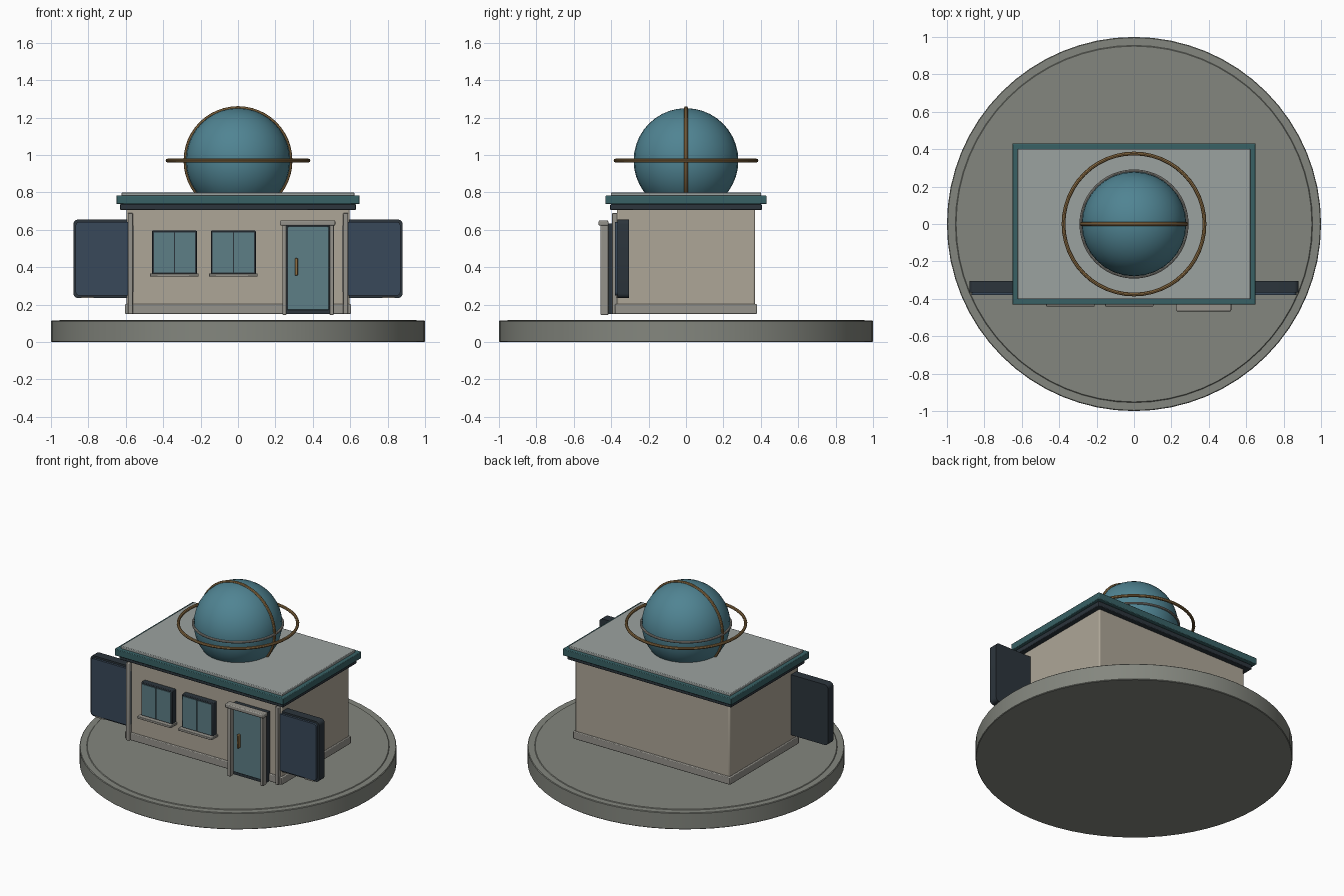
import bpy, bmesh, math

if "Cube" in bpy.data.objects:
    bpy.data.objects.remove(bpy.data.objects["Cube"])


def material(name, rgb):
    m = bpy.data.materials.new(name)
    m.diffuse_color = (*rgb, 1)
    m.use_nodes = True
    m.node_tree.nodes["Principled BSDF"].inputs["Base Color"].default_value = m.diffuse_color
    return m


STONE = material("stone", (0.23, 0.24, 0.21))
WALL = material("plaster", (0.42, 0.38, 0.31))
TRIM = material("trim", (0.30, 0.29, 0.26))
ROOF = material("roof_grey", (0.33, 0.36, 0.35))
TEAL = material("dark_teal", (0.04, 0.12, 0.13))
DARK = material("dark_frame", (0.025, 0.035, 0.045))
NAVY = material("navy", (0.04, 0.065, 0.10))
GLASS = material("glass", (0.11, 0.21, 0.24))
BALL = material("globe_teal", (0.08, 0.23, 0.29))
BRONZE = material("bronze", (0.27, 0.16, 0.06))


def finish(ob, name, mat, smooth=False):
    ob.name = name
    ob.data.materials.append(mat)
    if smooth:
        bpy.ops.object.shade_smooth_by_angle(angle=math.radians(35))
    return ob


def box(name, x, y, z, mat, bevel=0.0):
    """Box from (min, max) ranges on each axis."""
    bpy.ops.mesh.primitive_cube_add(size=1, location=[sum(r) / 2 for r in (x, y, z)])
    ob = bpy.context.object
    ob.scale = [r[1] - r[0] for r in (x, y, z)]
    bpy.ops.object.transform_apply(location=False, rotation=False)
    if bevel:
        mod = ob.modifiers.new("bevel", 'BEVEL')
        mod.width, mod.segments = bevel, 2
    return finish(ob, name, mat, bool(bevel))


def ring(name, major, minor, mat, rot=(0, 0, 0)):
    bpy.ops.mesh.primitive_torus_add(major_radius=major, minor_radius=minor, major_segments=48,
                                     minor_segments=8, location=(0, 0, 0.97), rotation=rot)
    return finish(bpy.context.object, name, mat, True)


def rounded_slab(name, x, y, z, radius, mat):
    """Slab with rounded corners in the front (xz) outline."""
    bm = bmesh.new()
    verts = []
    corners = [(x[1], z[1], 0), (x[0], z[1], 90), (x[0], z[0], 180), (x[1], z[0], 270)]
    for cx, cz, start in corners:
        sx = 1 if cx == x[1] else -1
        sz = 1 if cz == z[1] else -1
        for i in range(5):
            a = math.radians(start + 22.5 * i)
            verts.append(bm.verts.new((cx - sx * radius + radius * math.cos(a), y[0],
                                       cz - sz * radius + radius * math.sin(a))))
    face = bm.faces.new(verts)
    out = bmesh.ops.extrude_face_region(bm, geom=[face])
    moved = [v for v in out["geom"] if isinstance(v, bmesh.types.BMVert)]
    bmesh.ops.translate(bm, verts=moved, vec=(0, y[1] - y[0], 0))
    bmesh.ops.recalc_face_normals(bm, faces=bm.faces)
    me = bpy.data.meshes.new(name)
    bm.to_mesh(me)
    bm.free()
    ob = bpy.data.objects.new(name, me)
    bpy.context.collection.objects.link(ob)
    bpy.ops.object.select_all(action='DESELECT')
    ob.select_set(True)
    bpy.context.view_layer.objects.active = ob
    return finish(ob, name, mat, True)


# round base with a slim raised rim
for name, r, z0, z1 in (("base", 1.0, 0, 0.115), ("base_inlay", 0.955, 0.1, 0.119)):
    bpy.ops.mesh.primitive_cylinder_add(vertices=64, radius=r, depth=z1 - z0,
                                        location=(0, 0, (z0 + z1) / 2))
    mod = bpy.context.object.modifiers.new("bevel", 'BEVEL')
    mod.width, mod.segments = 0.004, 1
    finish(bpy.context.object, name, STONE, True)

# building body and plinth
box("walls", (-0.595, 0.595), (-0.37, 0.37), (0.15, 0.72), WALL, 0.008)
box("plinth", (-0.605, 0.605), (-0.38, 0.38), (0.15, 0.203), TRIM, 0.005)

# layered roof
box("roof_soffit", (-0.63, 0.63), (-0.405, 0.405), (0.705, 0.737), DARK, 0.004)
box("roof_cornice", (-0.65, 0.65), (-0.43, 0.43), (0.737, 0.783), TEAL, 0.004)
box("roof_slab", (-0.622, 0.622), (-0.402, 0.402), (0.775, 0.8), ROOF, 0.004)

# globe and its rings
bpy.ops.mesh.primitive_uv_sphere_add(segments=32, ring_count=20, radius=0.28,
                                     location=(0, 0, 0.97))
finish(bpy.context.object, "globe", BALL, True)
ring("orbit_ring", 0.377, 0.01, BRONZE)
ring("meridian_ring", 0.281, 0.01, BRONZE, (math.pi / 2, 0, 0))
ring("equator_ring", 0.284, 0.008, TRIM)

# side boards and corner pilasters, mirrored left and right
for s, side in ((-1, "left"), (1, "right")):
    def span(a, b):
        return tuple(sorted((s * a, s * b)))
    rounded_slab(side + "_board", span(0.55, 0.88), (-0.365, -0.305), (0.235, 0.655), 0.025, DARK)
    rounded_slab(side + "_board_face", span(0.56, 0.868), (-0.38, -0.36), (0.248, 0.642), 0.02, NAVY)
    box(side + "_board_clip", span(0.77, 0.84), (-0.375, -0.36), (0.236, 0.244), TRIM)
    box(side + "_pilaster", span(0.562, 0.588), (-0.395, -0.36), (0.15, 0.69), TRIM, 0.004)

# two windows
for i, cx in enumerate((-0.34, -0.025)):
    n = f"window_{i + 1}"
    x0, x1 = cx - 0.12, cx + 0.12
    box(n + "_frame", (x0, x1), (-0.41, -0.36), (0.362, 0.595), DARK, 0.004)
    for k, (a, b) in enumerate(((x0 + 0.01, cx - 0.003), (cx + 0.003, x1 - 0.01))):
        box(f"{n}_pane_{k + 1}", (a, b), (-0.415, -0.40), (0.372, 0.585), GLASS)
    box(n + "_sill", (x0 - 0.01, x1 + 0.01), (-0.44, -0.36), (0.35, 0.366), TRIM, 0.003)

# door with surround and handle
box("door_frame", (0.245, 0.505), (-0.42, -0.36), (0.15, 0.635), DARK)
box("door_leaf", (0.264, 0.486), (-0.43, -0.41), (0.172, 0.618), GLASS, 0.003)
for side, x in (("left", 0.249), ("right", 0.501)):
    box(side + "_door_post", (x - 0.011, x + 0.011), (-0.457, -0.415), (0.145, 0.63), TRIM, 0.004)
box("door_lintel", (0.225, 0.52), (-0.467, -0.415), (0.622, 0.65), TRIM, 0.006)
box("door_handle", (0.305, 0.32), (-0.452, -0.425), (0.355, 0.448), BRONZE, 0.004)
